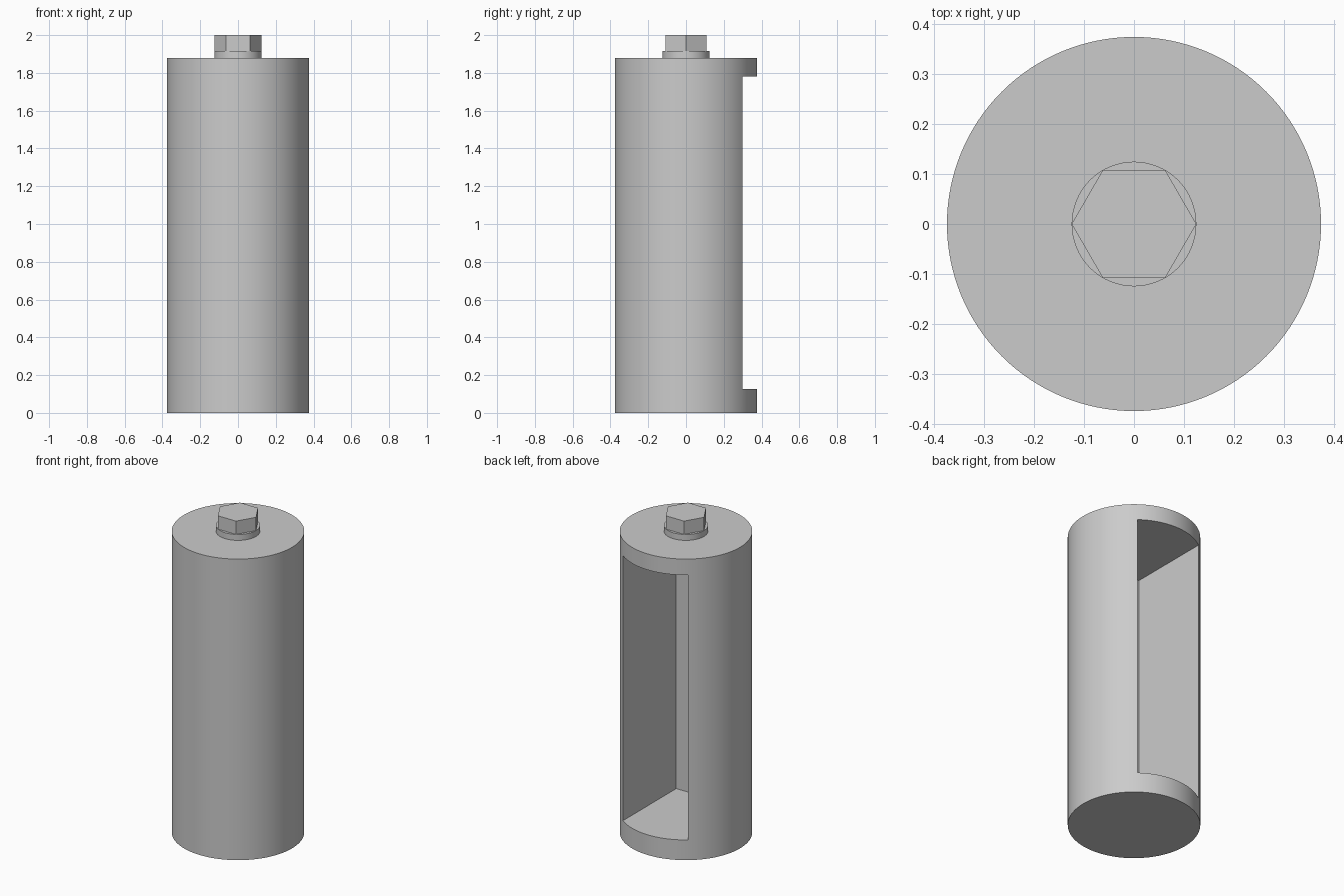
import bpy
import math

cube = bpy.data.objects.get("Cube")
if cube:
    bpy.data.objects.remove(cube, do_unlink=True)

BODY_R, BODY_TOP = 0.375, 1.88
POCKET_HALF = 0.225          # half width, and depth behind the axis
POCKET_LOW, POCKET_HIGH = 0.126, 1.78
BOLT_R, COLLAR_TOP, TOP = 0.125, 1.917, 2.0

# Single plain metal colour
metal = bpy.data.materials.new("plain_grey")
metal.use_nodes = True
grey = (0.6, 0.6, 0.6, 1)
metal.diffuse_color = grey
metal.node_tree.nodes["Principled BSDF"].inputs["Base Color"].default_value = grey


def activate(obj):
    bpy.ops.object.select_all(action='DESELECT')
    obj.select_set(True)
    bpy.context.view_layer.objects.active = obj


def prism(name, sides, radius, low, high, turn=0):
    """Upright cylinder or prism between two heights."""
    bpy.ops.mesh.primitive_cylinder_add(
        vertices=sides, radius=radius, depth=high - low,
        location=(0, 0, (low + high) / 2), rotation=(0, 0, turn))
    obj = bpy.context.object
    obj.name = name
    obj.data.materials.append(metal)
    return obj


# Main cylinder
body = prism("body", 128, BODY_R, 0, BODY_TOP)

# Square-walled pocket opening through the back
depth = POCKET_HALF + 0.6
bpy.ops.mesh.primitive_cube_add(
    size=1, location=(0, 0.6 - depth / 2, (POCKET_LOW + POCKET_HIGH) / 2))
cutter = bpy.context.object
cutter.name = "pocket_cutter"
cutter.scale = (2 * POCKET_HALF, depth, POCKET_HIGH - POCKET_LOW)
cutter.hide_render = True
cutter.data.materials.append(metal)
bpy.context.view_layer.update()

cut = body.modifiers.new("pocket", 'BOOLEAN')
cut.operation = 'DIFFERENCE'
cut.solver = 'EXACT'
cut.object = cutter
activate(body)
bpy.ops.object.modifier_apply(modifier=cut.name)
bpy.data.objects.remove(cutter, do_unlink=True)

# Round collar and hexagonal head on top
collar = prism("bolt_collar", 64, BOLT_R, BODY_TOP, COLLAR_TOP)
head = prism("bolt_head", 6, BOLT_R, COLLAR_TOP, TOP, math.radians(30))

# Smooth round walls, crisp edges
for obj in (body, collar):
    activate(obj)
    bpy.ops.object.shade_smooth_by_angle(angle=math.radians(30))
